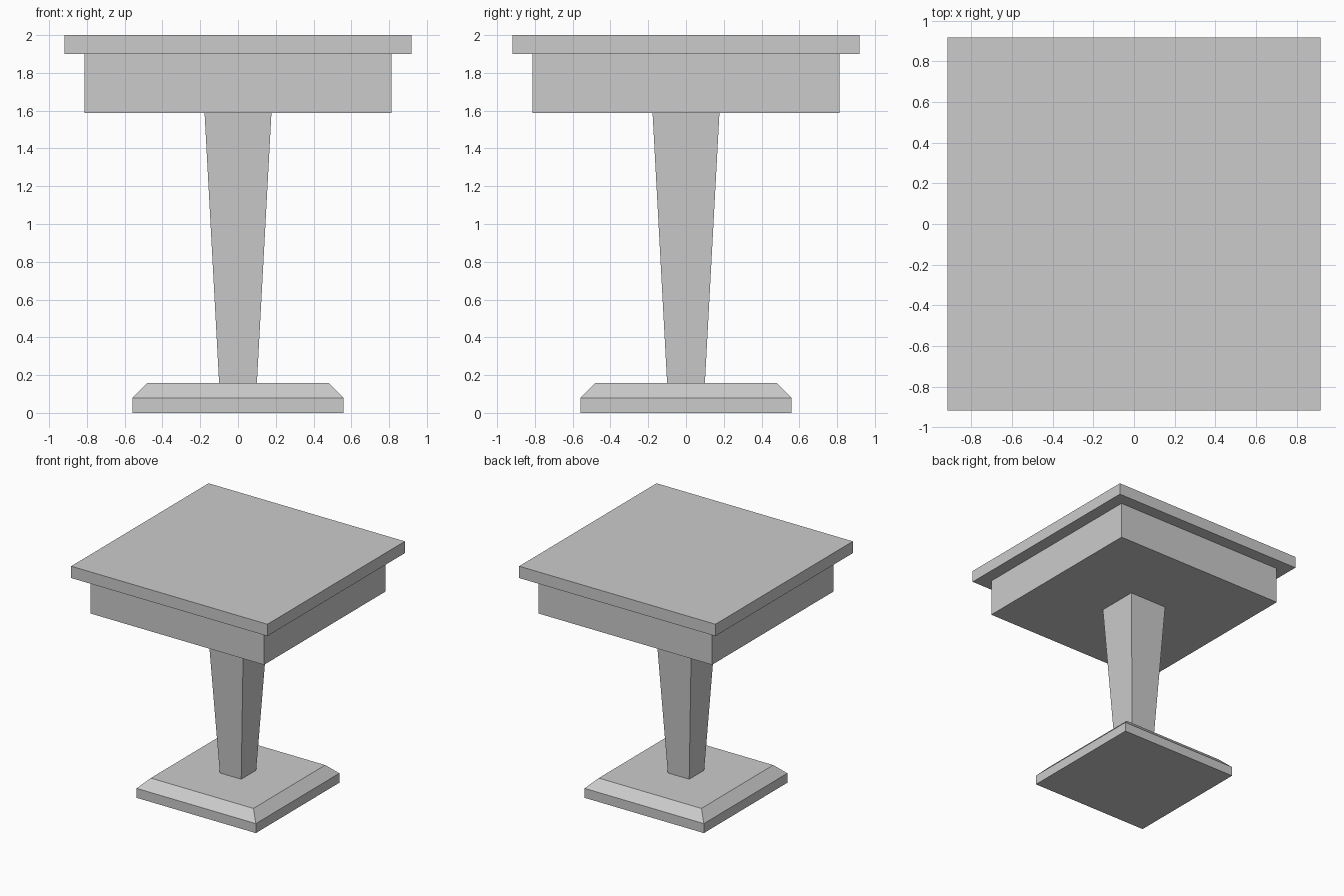
import bpy
import bmesh

if "Cube" in bpy.data.objects:
    bpy.data.objects.remove(bpy.data.objects["Cube"])


def square_stack(name, levels):
    """Closed solid lofted through square sections given as (half_width, z)."""
    bm = bmesh.new()
    rings = [[bm.verts.new((sx * h, sy * h, z))
              for sx, sy in ((-1, -1), (1, -1), (1, 1), (-1, 1))]
             for h, z in levels]
    bm.faces.new(rings[0][::-1])
    bm.faces.new(rings[-1])
    for low, high in zip(rings, rings[1:]):
        for i in range(4):
            j = (i + 1) % 4
            bm.faces.new((low[i], low[j], high[j], high[i]))
    mesh = bpy.data.meshes.new(name)
    bm.to_mesh(mesh)
    bm.free()
    obj = bpy.data.objects.new(name, mesh)
    bpy.context.collection.objects.link(obj)
    return obj


# Foot plate with a chamfered upper edge
square_stack("base", [(0.558, 0.0), (0.558, 0.08), (0.48, 0.158)])
# Column widening towards the top
square_stack("pedestal", [(0.10, 0.158), (0.177, 1.588)])
# Box under the table top
square_stack("apron", [(0.812, 1.588), (0.812, 1.90)])
# Overhanging slab
square_stack("table_top", [(0.918, 1.90), (0.918, 2.0)])
